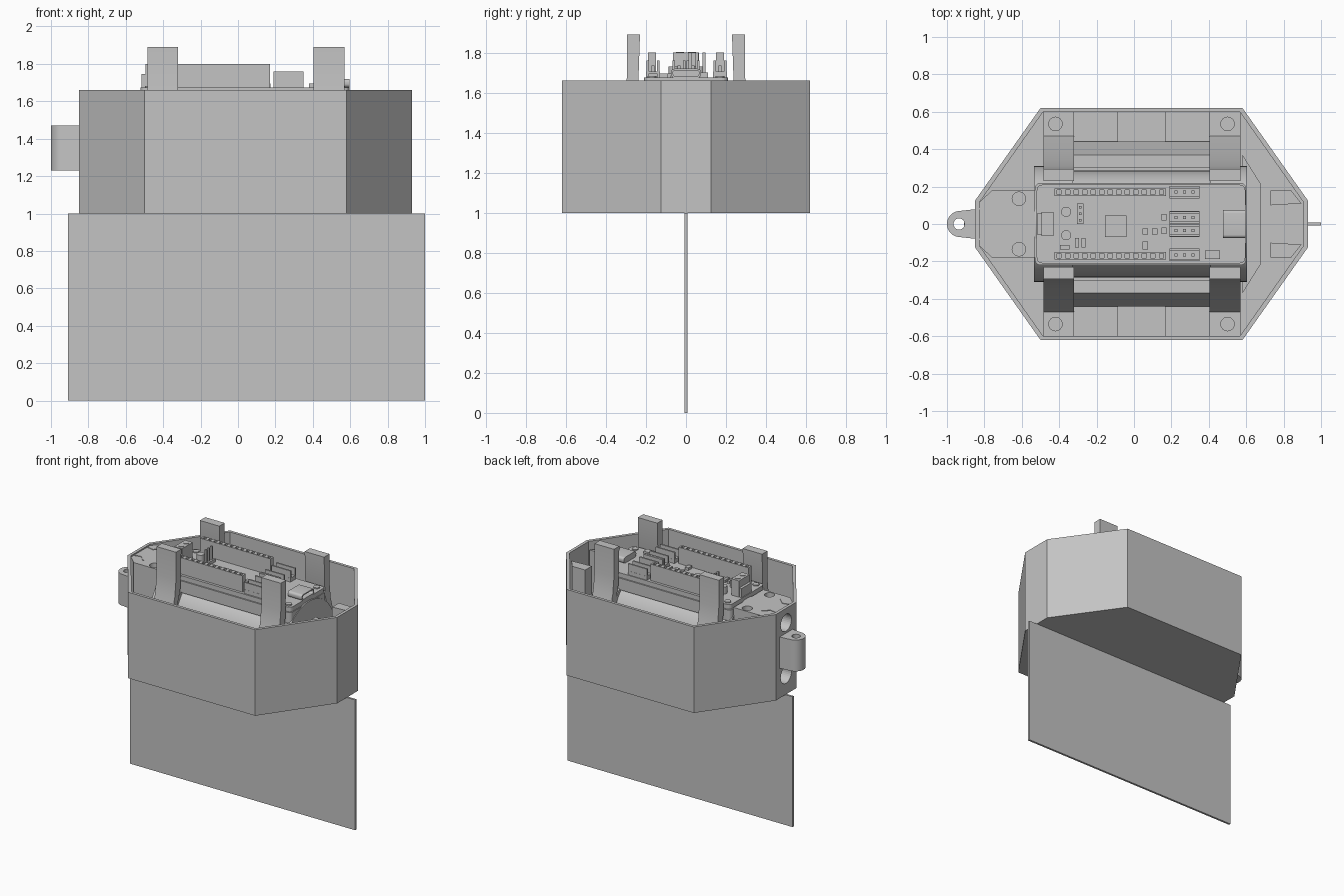
import bpy, bmesh, math
from mathutils import Vector

if "Cube" in bpy.data.objects:
    bpy.data.objects.remove(bpy.data.objects["Cube"])

grey = bpy.data.materials.new("plain_grey")
grey.use_nodes = True
grey.diffuse_color = (0.55, 0.55, 0.55, 1)
grey.node_tree.nodes["Principled BSDF"].inputs["Base Color"].default_value = (0.55, 0.55, 0.55, 1)


def prism(name, pts, lo, hi, axis="z", smooth=False):
    """Extrude a 2D outline along an axis from lo to hi."""
    place = {"z": lambda u, v, w: (u, v, w), "x": lambda u, v, w: (w, u, v),
             "y": lambda u, v, w: (u, w, v)}[axis]
    bm = bmesh.new()
    base = bm.faces.new([bm.verts.new(place(u, v, lo)) for u, v in pts])
    top = bmesh.ops.extrude_face_region(bm, geom=[base])["geom"]
    shift = Vector(place(0, 0, hi - lo))
    bmesh.ops.translate(bm, vec=shift, verts=[g for g in top if isinstance(g, bmesh.types.BMVert)])
    bmesh.ops.recalc_face_normals(bm, faces=bm.faces)
    mesh = bpy.data.meshes.new(name)
    bm.to_mesh(mesh)
    bm.free()
    if smooth:
        mesh.polygons.foreach_set("use_smooth", [True] * len(mesh.polygons))
        mesh.set_sharp_from_angle(angle=math.radians(30))
    mesh.materials.append(grey)
    ob = bpy.data.objects.new(name, mesh)
    bpy.context.scene.collection.objects.link(ob)
    return ob


def arc(u, v, r, start=0, end=360, n=32):
    full = end - start == 360
    steps = [start + (end - start) * i / (n if full else n - 1) for i in range(n)]
    return [(u + r * math.cos(math.radians(a)), v + r * math.sin(math.radians(a))) for a in steps]


def rect(x0, x1, y0, y1):
    return [(x0, y0), (x1, y0), (x1, y1), (x0, y1)]


def rounded(x0, x1, y0, y1, r):
    return (arc(x1 - r, y1 - r, r, 0, 90, 6) + arc(x0 + r, y1 - r, r, 90, 180, 6)
            + arc(x0 + r, y0 + r, r, 180, 270, 6) + arc(x1 - r, y0 + r, r, 270, 360, 6))


def box(name, x0, x1, y0, y1, z0, z1):
    return prism(name, rect(x0, x1, y0, y1), z0, z1)


def both_sides(half):
    """Complete an outline given its +y half, listed from -x to +x."""
    return half + [(x, -y) for x, y in reversed(half)]


def cut(target, cutter):
    cutter.hide_render = True
    cutter.hide_viewport = True
    mod = target.modifiers.new("cut", "BOOLEAN")
    mod.operation = "DIFFERENCE"
    mod.solver = "EXACT"
    mod.object = cutter


RIM = 1.66

# Keel plate and open hull
box("keel_plate", -0.91, 1.0, -0.008, 0.008, 0, 1.0)
hull = prism("hull", both_sides([(-0.85, 0.125), (-0.5, 0.62), (0.58, 0.62), (0.93, 0.125)]), 1.0, RIM)
cut(hull, prism("hull_cavity", both_sides([(-0.827, 0.115), (-0.487, 0.598), (0.567, 0.598), (0.907, 0.115)]),
                1.03, RIM + 0.1))

# End block with two sockets and two vertical bores
block = prism("end_block", both_sides([(-0.835, 0.108), (-0.76, 0.18), (-0.53, 0.18)]), 1.03, RIM - 0.01)
for z in (1.15, 1.55):
    socket = prism("socket_cutter", arc(0, z, 0.065), -0.9, -0.68, "x")
    cut(hull, socket)
    cut(block, socket)
for y in (-0.135, 0.135):
    cut(block, prism("bore_cutter", arc(-0.615, y, 0.036), 1.3, 1.8))
    prism("block_arm_slot", [(-0.84, y * 0.6), (-0.77, y * 0.5), (-0.72, y * 0.85), (-0.73, y * 0.85),
                             (-0.77, y * 0.55), (-0.84, y * 0.65)], RIM - 0.01, RIM - 0.006)

# Towing eye
eye = prism("towing_eye", [(-0.84, -0.08), (-0.84, 0.08)] + arc(-0.93, 0, 0.07, 90, 270, 20),
            1.23, 1.47, smooth=True)
cut(eye, prism("eye_cutter", arc(-0.935, 0, 0.03), 1.1, 1.6))

# Guides and ledge at the other end
for s in (-1, 1):
    prism("end_guide", [(0.73, s * 0.1), (0.73, s * 0.18), (0.84, s * 0.18), (0.895, s * 0.11)], 1.03, 1.6)
prism("end_ledge", [(0.58, 0.37), (0.68, 0.21), (0.68, -0.21), (0.58, -0.37)], 1.03, 1.1)

# Battery cylinder with collars
prism("battery", arc(0, 1.34, 0.285, n=48), -0.52, 0.59, "x", True)
for x0, x1 in ((-0.535, -0.33), (0.41, 0.605)):
    prism("battery_collar", arc(0, 1.34, 0.31, n=48), x0, x1, "x", True)

# Cradle posts, feet, rails and floor pads on each side
post = [(0.23, 1.89), (0.295, 1.89), (0.295, 1.68), (0.31, 1.55), (0.345, 1.42), (0.4, 1.25),
        (0.47, 1.08), (0.3, 1.03), (0.27, 1.5), (0.24, 1.6)]
for s in (-1, 1):
    for x0, x1, hole in ((-0.485, -0.32, -0.42), (0.405, 0.57, 0.5)):
        prism("cradle_post", [(s * y, z) for y, z in post], x0, x1, "x", True)
        foot = box("cradle_foot", x0, x1, min(s * 0.3, s * 0.6), max(s * 0.3, s * 0.6), 1.03, 1.08)
        cut(foot, prism("foot_cutter", arc(hole, s * 0.535, 0.036), 1.035, 1.2))
    prism("cradle_rail", [(s * 0.3, 1.03), (s * 0.44, 1.08), (s * 0.37, 1.27), (s * 0.3, 1.27)],
          -0.33, 0.41, "x")
    for x0, x1 in ((-0.32, -0.085), (0.165, 0.41)):
        box("floor_pad", x0, x1, min(s * 0.43, s * 0.598), max(s * 0.43, s * 0.598), 1.03, 1.06)

# Board tray and circuit board
BOARD = 1.675
prism("board_tray", rounded(-0.53, 0.6, -0.22, 0.22, 0.03), 1.55, 1.64)
prism("circuit_board", rounded(-0.52, 0.595, -0.21, 0.21, 0.03), 1.64, BOARD)
for x in (-0.475, 0.55):
    for y in (-0.17, 0.17):
        prism("board_screw", arc(x, y, 0.023, n=20), BOARD, BOARD + 0.008)

# Pin sockets along both edges
for s in (-1, 1):
    y = s * 0.17
    strip = box("pin_socket_strip", -0.425, 0.17, y - 0.02, y + 0.02, BOARD, 1.8)
    for i in range(13):
        x = -0.4 + i * 0.0455
        cut_pin = box("pin_cutter", x - 0.011, x + 0.011, y - 0.011, y + 0.011, 1.77, 1.85)
        cut(strip, cut_pin)

# Plug connectors
for y in (-0.165, -0.035, 0.035, 0.17):
    box("connector_base", 0.19, 0.35, y - 0.034, y + 0.034, BOARD, 1.705)
    for dy in (-0.027, 0.027):
        box("connector_wall", 0.19, 0.35, y + dy - 0.006, y + dy + 0.006, 1.705, 1.76)
    for x in (0.225, 0.27, 0.315):
        box("connector_pin", x - 0.008, x + 0.008, y - 0.008, y + 0.008, 1.705, 1.735)

# Two-way terminal block
box("terminal_block", -0.495, -0.43, -0.065, 0.065, BOARD, 1.8)
box("terminal_lip", -0.515, -0.495, -0.06, 0.06, BOARD, 1.745)
for y in (-0.03, 0.03):
    prism("terminal_screw", arc(-0.46, y, 0.02, n=20), 1.8, 1.804)

# Charging port, chip and small parts
port = prism("charging_port", rounded(-0.075, 0.075, BOARD, 1.72, 0.018), 0.475, 0.595, "x", True)
cut(port, prism("port_cutter", rounded(-0.065, 0.065, BOARD + 0.008, 1.712, 0.012), 0.53, 0.7, "x"))
box("main_chip", -0.155, -0.04, -0.07, 0.045, BOARD, 1.69)
for y in (-0.06, 0.065):
    prism("indicator", arc(-0.363, y, 0.027, n=20), BOARD, 1.73, smooth=True)
for y in (0.02, 0.055, 0.09):
    box("header_pin", -0.295, -0.28, y - 0.007, y + 0.007, BOARD, 1.8)
box("header_base", -0.305, -0.27, 0.0, 0.11, BOARD, 1.7)
for x, y, w, d in ((-0.37, -0.125, 0.05, 0.025), (-0.305, -0.1, 0.02, 0.05), (-0.27, -0.1, 0.02, 0.05),
                   (0.06, -0.04, 0.03, 0.03), (0.11, -0.04, 0.03, 0.03), (0.06, -0.115, 0.03, 0.045),
                   (0.16, 0.035, 0.025, 0.035), (0.16, -0.035, 0.025, 0.035), (0.42, -0.165, 0.08, 0.045)):
    box("surface_part", x - w / 2, x + w / 2, y - d / 2, y + d / 2, BOARD, 1.695)
